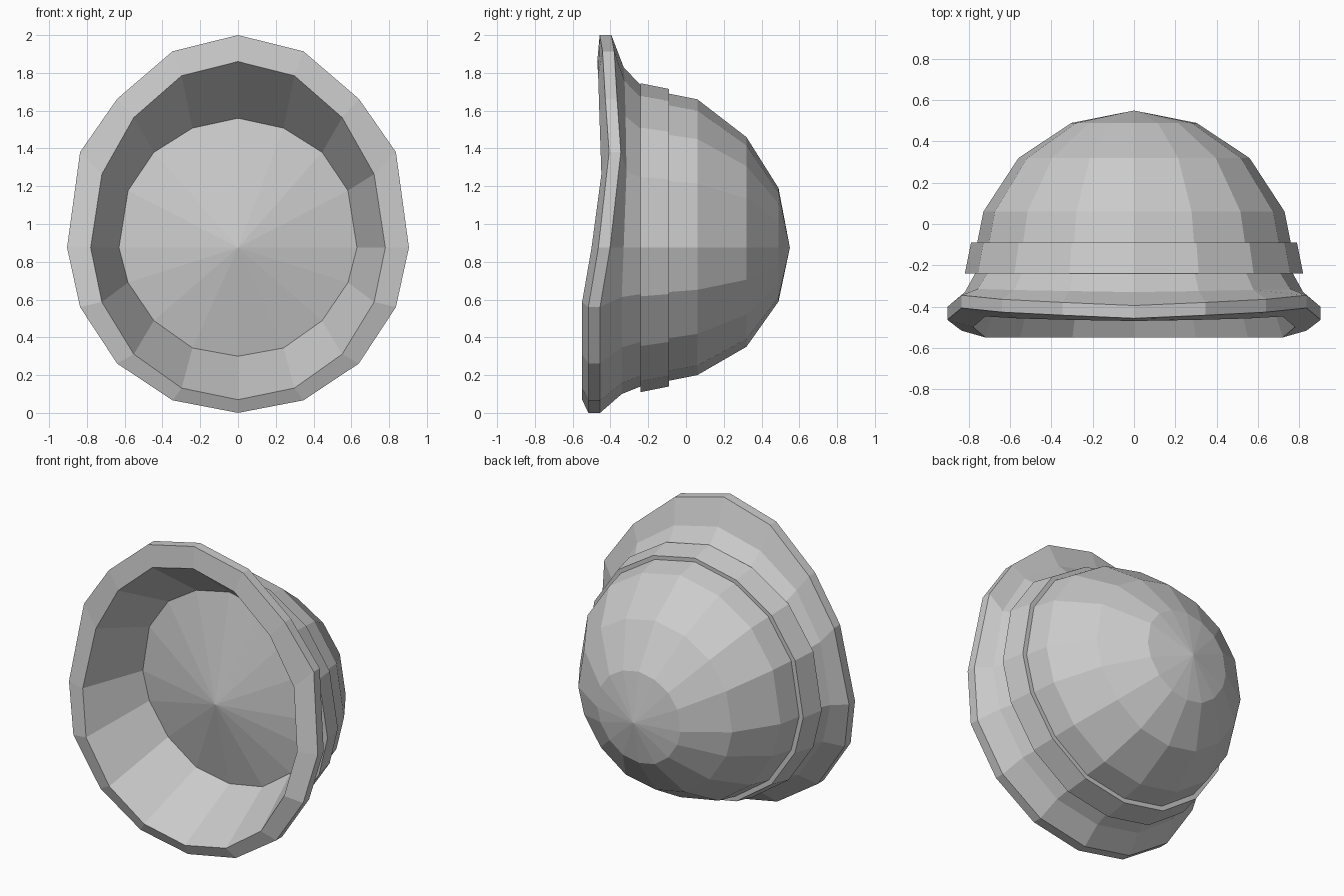
import bpy, bmesh, math

if "Cube" in bpy.data.objects:
    bpy.data.objects.remove(bpy.data.objects["Cube"])

N, CZ = 16, 0.875
# per-step tweaks from the top (0) round to the bottom (8) of each ring
LIFT = [0, 0, .02, .04, 0, .035, .02, 0, 0]
FLAT = [0] * 9
FLARE = [0, .005, .01, .015, 0, -.01, -.01, -.01, -.01]
RIM = [0, .015, .03, .05, -.007, -.06, -.06, -.06, -.06]
LIP = [0, .005, .012, .022, -.03, -.08, -.08, -.08, -.08]


def ring(bm, y, rx, top, bottom, bend=FLAT, extra=0.0):
    """16-sided egg-shaped ring; bend makes the rim wavy in y."""
    verts = []
    for i in range(N):
        a = 2 * math.pi * i / N
        k = min(i, N - i)
        rz = top - CZ if k < 4 else CZ - bottom
        z = CZ + math.cos(a) * rz
        if extra:
            z += {2: -.008, 3: extra, 5: .02, 6: .005}.get(k, 0)
        else:
            z += LIFT[k] * min(1, rx / .63)
        verts.append(bm.verts.new((rx * math.sin(a), y + bend[k], z)))
    return verts


def bridge(bm, a, b):
    for i in range(N):
        j = (i + 1) % N
        bm.faces.new((a[i], a[j], b[j], b[i]))


def fan(bm, r, y):
    tip = bm.verts.new((0, y, CZ))
    for i in range(N):
        bm.faces.new((r[i], r[(i + 1) % N], tip))


def finish(bm, name):
    bmesh.ops.recalc_face_normals(bm, faces=bm.faces)
    mesh = bpy.data.meshes.new(name)
    bm.to_mesh(mesh)
    bm.free()
    bpy.context.collection.objects.link(bpy.data.objects.new(name, mesh))


# domed shell, flared rim, inner wall and shallow cone floor
bm = bmesh.new()
profile = [
    (.49, .303, 1.19, .59),
    (.32, .56, 1.46, .35),
    (.06, .73, 1.66, .20),
    (-.09, .76, 1.69, .17),
    (-.24, .77, 1.735, .14),
    (-.33, .82, 1.83, .10, FLARE),
    (-.395, .905, 2.0, 0.0, RIM, .075),
    (-.457, .905, 2.0, 0.0, RIM, .075),
    (-.47, .78, 1.86, .07, LIP, .012),
    (-.09, .63, 1.56, .30),
]
rings = [ring(bm, *p) for p in profile]
for a, b in zip(rings, rings[1:]):
    bridge(bm, a, b)
fan(bm, rings[0], .55)
fan(bm, rings[-1], -.235)
finish(bm, "bowl_shell")

# raised band around the shell
bm = bmesh.new()
band = [ring(bm, *p) for p in [
    (-.09, .79, 1.715, .14),
    (-.24, .82, 1.745, .11),
    (-.24, .74, 1.68, .17),
    (-.09, .73, 1.66, .19),
]]
for i in range(4):
    bridge(bm, band[i], band[(i + 1) % 4])
finish(bm, "raised_band")
